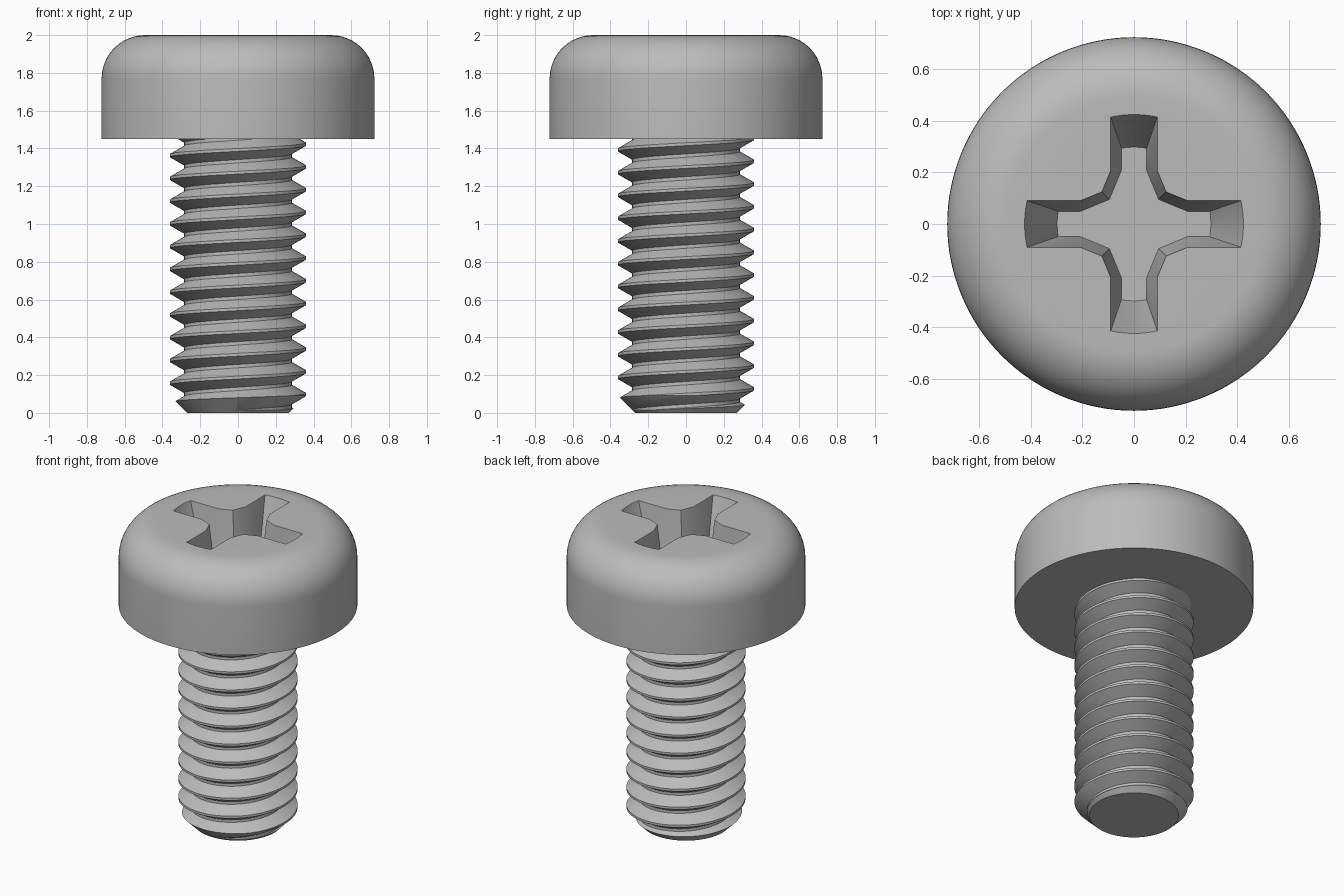
import bpy, bmesh, math
from mathutils import Vector

default = bpy.data.objects.get("Cube")
if default:
    bpy.data.objects.remove(default, do_unlink=True)

HEAD_R, HEAD_Z, TOP, FILLET = 0.722, 1.45, 2.0, 0.23
MAJOR, MINOR, PITCH, CREST_Z = 0.361, 0.285, 0.1205, 0.097
DEPTH = 0.37

steel = bpy.data.materials.new("grey steel")
steel.use_nodes = True
GREY = (0.5, 0.5, 0.5, 1)
steel.diffuse_color = GREY
steel.node_tree.nodes["Principled BSDF"].inputs["Base Color"].default_value = GREY


def make_object(name, bm):
    bmesh.ops.recalc_face_normals(bm, faces=bm.faces)
    mesh = bpy.data.meshes.new(name)
    bm.to_mesh(mesh)
    bm.free()
    mesh.materials.append(steel)
    obj = bpy.data.objects.new(name, mesh)
    bpy.context.collection.objects.link(obj)
    return obj


def loft(name, loops):
    """Closed solid through a stack of point loops, capped at both ends."""
    bm = bmesh.new()
    rings = [[bm.verts.new(p) for p in loop] for loop in loops]
    n = len(rings[0])
    for low, high in zip(rings, rings[1:]):
        for i in range(n):
            j = (i + 1) % n
            bm.faces.new((low[i], low[j], high[j], high[i]))
    bm.faces.new(rings[0])
    bm.faces.new(rings[-1])
    return make_object(name, bm)


def lathe(name, profile, n):
    turn = [2 * math.pi * i / n for i in range(n)]
    return loft(name, [[(r * math.cos(a), r * math.sin(a), z) for a in turn]
                       for r, z in profile])


def combine(obj, tool, operation):
    mod = obj.modifiers.new("combine", "BOOLEAN")
    mod.operation, mod.solver, mod.object = operation, "EXACT", tool
    bpy.context.view_layer.objects.active = obj
    bpy.ops.object.modifier_apply(modifier=mod.name)
    bpy.data.objects.remove(tool, do_unlink=True)


def smooth(obj):
    bpy.ops.object.select_all(action="DESELECT")
    obj.select_set(True)
    bpy.context.view_layer.objects.active = obj
    bpy.ops.object.shade_smooth_by_angle(angle=math.radians(25))


# Pan head: straight side with a round shoulder
profile = [(HEAD_R, HEAD_Z)]
for i in range(13):
    a = math.pi / 2 * i / 12
    profile.append((HEAD_R - FILLET + FILLET * math.cos(a),
                    TOP - FILLET + FILLET * math.sin(a)))
head = lathe("pan_head", profile, 128)


# Cross recess, tapering from the top (t = 0) to its floor (t = 1)
def cross_outline(t):
    half = 0.09 - 0.041 * t
    tip = 0.423 - 0.126 * t
    corner = 0.124 - 0.029 * t
    spread = math.asin(half / tip)
    arm = [(tip * math.cos(spread * k / 4), tip * math.sin(spread * k / 4))
           for k in range(-4, 5)]
    arm += [(0.207, half), (corner, corner), (half, 0.207)]
    points = []
    for quarter in range(4):
        c, s = [(1, 0), (0, 1), (-1, 0), (0, -1)][quarter]
        points += [(x * c - y * s, x * s + y * c, TOP - DEPTH * t) for x, y in arm]
    return points


combine(head, loft("recess_cutter", [cross_outline(1), cross_outline(-0.1)]), "DIFFERENCE")
smooth(head)

# Threaded shank: a helical ridge swept as one closed skin
STEPS, TURNS = 72, 16
flank = (MAJOR - MINOR) * math.tan(math.radians(30))
flat = PITCH / 16
ridge = [(MINOR, -flat - flank), (MAJOR, -flat), (MAJOR, flat), (MINOR, flat + flank)]
bm = bmesh.new()
columns = []
for k in range(STEPS * TURNS + 1):
    a = 2 * math.pi * k / STEPS
    z = CREST_Z + PITCH * (k / STEPS - 3)
    columns.append([bm.verts.new((r * math.cos(a), r * math.sin(a), z + dz))
                    for r, dz in ridge])
for k in range(STEPS * TURNS):
    here, after = columns[k], columns[k + 1]
    for j in range(3):
        bm.faces.new((here[j], after[j], after[j + 1], here[j + 1]))
    if k + STEPS < STEPS * TURNS:
        bm.faces.new((here[3], after[3], columns[k + 1 + STEPS][0], columns[k + STEPS][0]))
bottom, top = bm.verts.new((0, 0, -0.4)), bm.verts.new((0, 0, 1.8))
for edge in [e for e in bm.edges if e.is_boundary]:
    apex = bottom if edge.verts[0].co.z < 0.7 else top
    bm.faces.new((*edge.verts, apex))
shank = make_object("threaded_shank", bm)

# Trim the shank to length, with a chamfered point
trim = lathe("shank_trim", [(0.27, 0), (0.40, 0.13), (0.40, HEAD_Z + 0.01)], 96)
combine(shank, trim, "INTERSECT")
smooth(shank)
